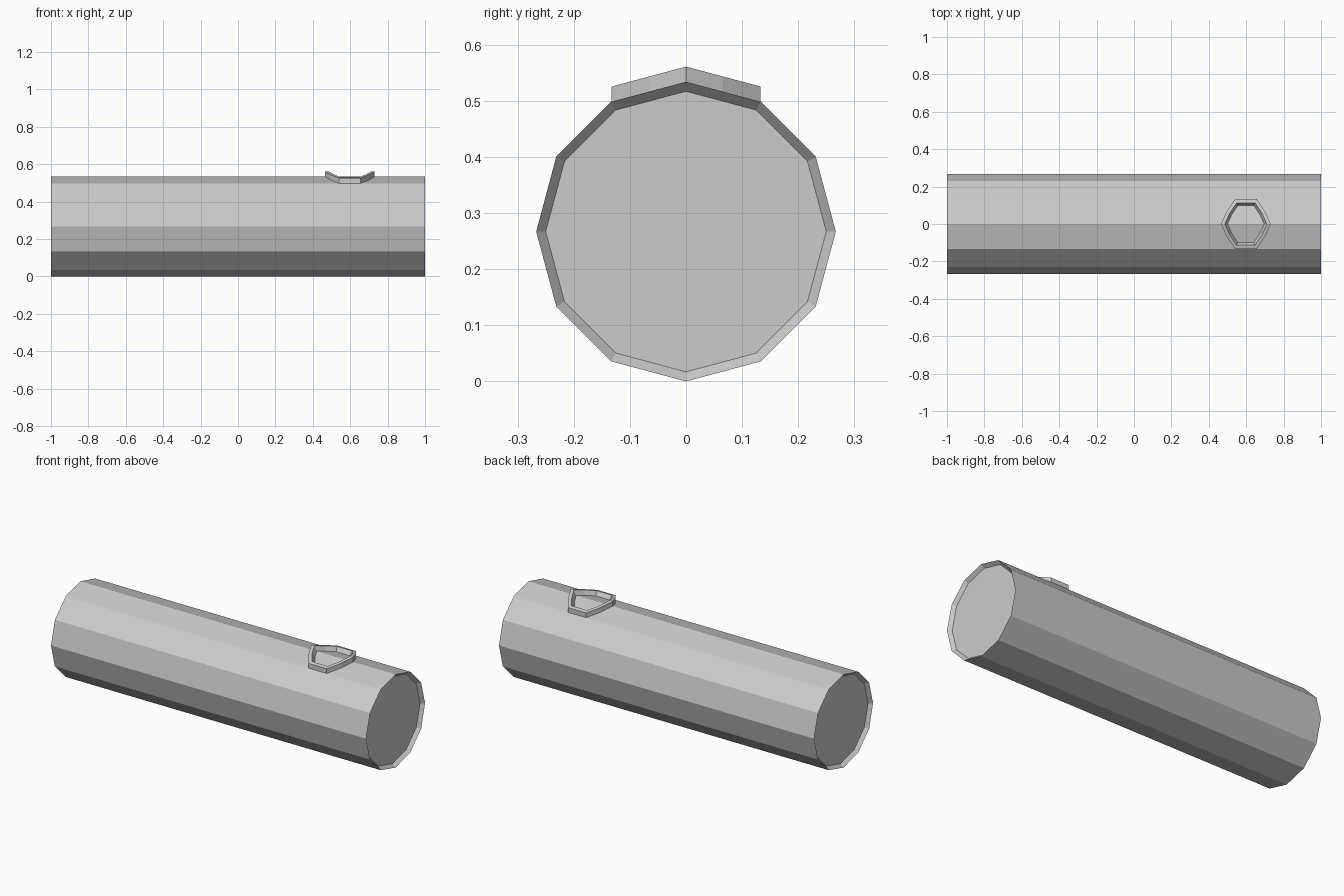
import bpy, bmesh
from math import sin, cos, pi

if "Cube" in bpy.data.objects:
    bpy.data.objects.remove(bpy.data.objects["Cube"])

SIDES, R = 12, 0.267


def lofted(name, rings, cap):
    """Skin consecutive closed rings of points; optionally cap both ends."""
    bm = bmesh.new()
    loops = [[bm.verts.new(p) for p in ring] for ring in rings]
    n = len(loops[0])
    for a, b in zip(loops, loops[1:]):
        for i in range(n):
            j = (i + 1) % n
            bm.faces.new((a[i], a[j], b[j], b[i]))
    if cap:
        bm.faces.new(loops[0][::-1])
        bm.faces.new(loops[-1])
    bmesh.ops.recalc_face_normals(bm, faces=bm.faces)
    mesh = bpy.data.meshes.new(name)
    bm.to_mesh(mesh)
    bm.free()
    obj = bpy.data.objects.new(name, mesh)
    bpy.context.collection.objects.link(obj)
    return obj


# Twelve-sided barrel with shallow dished ends
def barrel_ring(x, r):
    return [(x, r * sin(2 * pi * i / SIDES), R + r * cos(2 * pi * i / SIDES))
            for i in range(SIDES)]


lofted("barrel", [barrel_ring(x, r) for x, r in
                  ((-0.98, 0.25), (-1, R), (1, R), (0.98, 0.25))], True)

# Raised collar that follows the two top facets of the barrel
quarter = [(0.133, 0), (0.103, 0.066), (0.058, 0.133)]
outline = (quarter + [(-x, y) for x, y in quarter[::-1]]
           + [(-x, -y) for x, y in quarter[1:]]
           + [(x, -y) for x, y in quarter[:0:-1]])


def collar_ring(scale, lift):
    return [(0.598 + x * scale, y * scale,
             2 * R + lift - 0.268 * abs(y * scale)) for x, y in outline]


lofted("bung_collar", [collar_ring(s, h) for s, h in
                       ((1, -0.002), (1, 0.027), (0.85, 0.027), (0.73, -0.002))], False)
